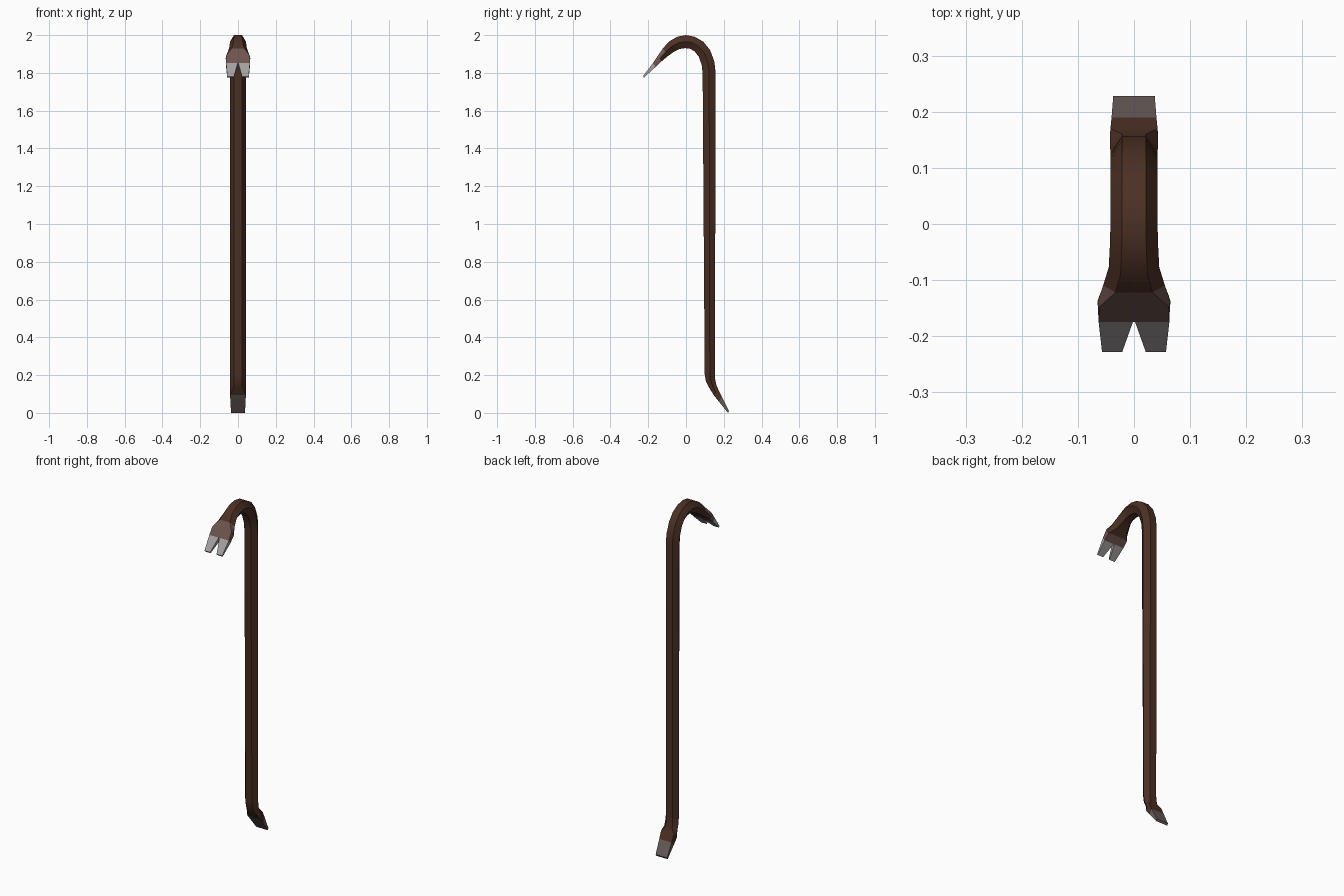
import bpy, bmesh, math

if "Cube" in bpy.data.objects:
    bpy.data.objects.remove(bpy.data.objects["Cube"])


def material(name, rgb):
    m = bpy.data.materials.new(name)
    lin = [(c / 255 / 12.92) if c < 10 else ((c / 255 + 0.055) / 1.055) ** 2.4 for c in rgb]
    m.diffuse_color = (*lin, 1)
    m.use_nodes = True
    m.node_tree.nodes["Principled BSDF"].inputs["Base Color"].default_value = m.diffuse_color
    return m


MATS = [material("rusty_brown", (76, 48, 36)),
        material("bare_steel", (165, 160, 160)),
        material("worn_edge", (110, 84, 79)),
        material("dull_steel", (104, 92, 89))]

# Stations along the bar: outer y, z, inner y, z, half width, half width of the flats
STATIONS = [
    # chisel end
    (.228, .010, .222, .000, .037, .037),
    (.190, .086, .174, .060, .040, .040),
    (.170, .126, .146, .095, .043, .042),
    (.160, .150, .120, .138, .043, .021),
    (.154, .182, .105, .168, .042, .021),
    # straight shaft
    (.153, .215, .099, .205, .042, .021),
    (.157, 1.80, .088, 1.80, .042, .021),
    # hook
    (.150, 1.86, .083, 1.842, .042, .021),
    (.128, 1.92, .068, 1.885, .042, .021),
    (.092, 1.965, .045, 1.915, .042, .021),
    (.047, 1.991, .020, 1.928, .042, .021),
    (.000, 2.00, -.005, 1.931, .042, .021),
    (-.045, 1.992, -.032, 1.927, .043, .022),
    (-.090, 1.966, -.064, 1.912, .045, .024),
    (-.122, 1.930, -.097, 1.888, .055, .033),
    # claw
    (-.148, 1.892, -.128, 1.862, .065, .062),
    (-.175, 1.852, -.160, 1.832, .063, .063),
]
TIP = (-.228, 1.782, -.223, 1.775)

bm = bmesh.new()


def loft(rings):
    rows = [[bm.verts.new(p) for p in r] for r in rings]
    for a, b in zip(rows, rows[1:]):
        for i in range(len(a)):
            j = (i + 1) % len(a)
            bm.faces.new((a[i], a[j], b[j], b[i]))
    bm.faces.new(rows[0])
    bm.faces.new(rows[-1])


def hexagon(oy, oz, iy, iz, w, f):
    my, mz = (oy + iy) / 2, (oz + iz) / 2
    return [(-w, my, mz), (-f, oy, oz), (f, oy, oz), (w, my, mz), (f, iy, iz), (-f, iy, iz)]


def quad(oy, oz, iy, iz, x0, x1):
    return [(x0, oy, oz), (x1, oy, oz), (x1, iy, iz), (x0, iy, iz)]


# bar with chisel, then the two prongs beside the V notch
loft([hexagon(*s) for s in STATIONS])
for s in (-1, 1):
    loft([quad(*STATIONS[-1][:4], s * .002, s * .063), quad(*TIP, s * .021, s * .057)])
bmesh.ops.recalc_face_normals(bm, faces=bm.faces)

# bare metal toward both working ends
for f in bm.faces:
    c = f.calc_center_median()
    if c.z > 1.5 and c.y < -.165:
        f.material_index = 1
    elif c.z > 1.5 and c.y < -.125:
        f.material_index = 2
    elif c.z < .08:
        f.material_index = 3

me = bpy.data.meshes.new("crowbar")
bm.to_mesh(me)
bm.free()
for m in MATS:
    me.materials.append(m)
ob = bpy.data.objects.new("crowbar", me)
bpy.context.collection.objects.link(ob)
bpy.context.view_layer.objects.active = ob
ob.select_set(True)
bpy.ops.object.shade_smooth_by_angle(angle=math.radians(30))
